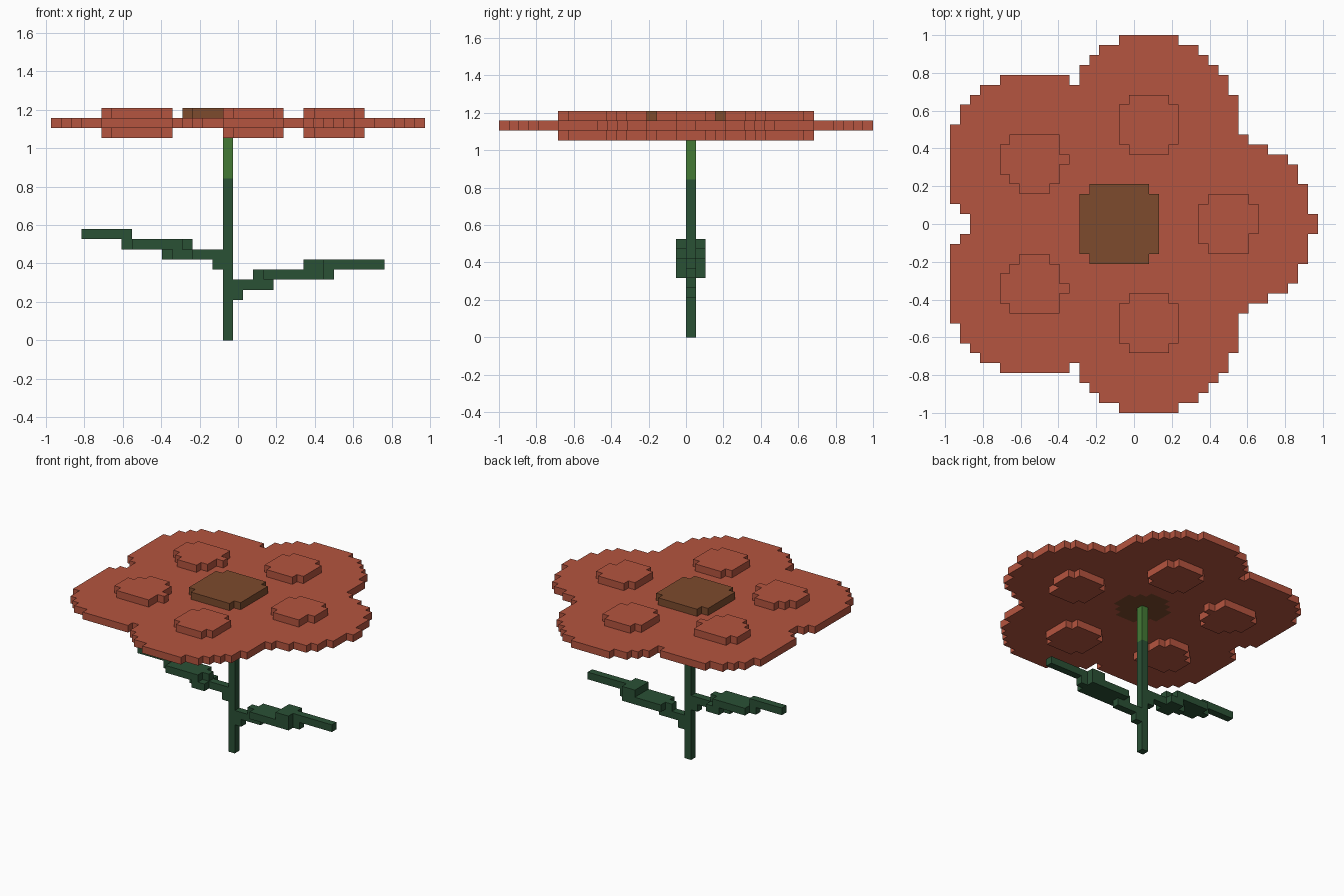
import bpy
import bmesh
import math
from mathutils import Vector

cube = bpy.data.objects.get("Cube")
if cube:
    bpy.data.objects.remove(cube, do_unlink=True)

V = 2 / 38                                # block size
ORIGIN = Vector((-37 / 2 * V, -1.0, 0))   # corner of the block grid


def material(name, rgb):
    m = bpy.data.materials.new(name)
    m.use_nodes = True
    m.diffuse_color = (*rgb, 1)
    bsdf = next(n for n in m.node_tree.nodes if n.type == 'BSDF_PRINCIPLED')
    bsdf.inputs["Base Color"].default_value = (*rgb, 1)
    return m


RED = material("petal red", (0.462, 0.089, 0.050))
BROWN = material("seed brown", (0.205, 0.070, 0.026))
LIGHT = material("light green", (0.056, 0.195, 0.036))
DARK = material("dark green", (0.023, 0.082, 0.036))


def box(x0, x1, y0, y1, z0, z1):
    """Set of grid cells filling a box."""
    return {(x, y, z) for x in range(x0, x1) for y in range(y0, y1)
            for z in range(z0, z1)}


def rows(spans, z0, z1):
    """Cells from (row, x start, x end) spans."""
    return set().union(*(box(a, b, y, y + 1, z0, z1) for y, a, b in spans))


def mirror(cells):
    """Mirror cells across y = 0."""
    return {(x, 37 - y, z) for x, y, z in cells}


def build(name, cells, mat):
    """Outer shell of a set of cells, with flat areas merged."""
    bm = bmesh.new()
    verts = {}

    def vert(p):
        if p not in verts:
            verts[p] = bm.verts.new(ORIGIN + Vector(p) * V)
        return verts[p]

    for c in sorted(cells):
        for axis in range(3):
            u, w = (axis + 1) % 3, (axis + 2) % 3
            for side in (0, 1):
                n = list(c)
                n[axis] += 2 * side - 1
                if tuple(n) in cells:
                    continue
                loop = []
                for du, dw in ((0, 0), (1, 0), (1, 1), (0, 1)):
                    p = list(c)
                    p[axis] += side
                    p[u] += du
                    p[w] += dw
                    loop.append(vert(tuple(p)))
                bm.faces.new(loop if side else loop[::-1])
    bmesh.ops.dissolve_limit(bm, angle_limit=math.radians(1),
                             verts=bm.verts, edges=bm.edges)
    me = bpy.data.meshes.new(name)
    bm.to_mesh(me)
    bm.free()
    me.materials.append(mat)
    ob = bpy.data.objects.new(name, me)
    bpy.context.collection.objects.link(ob)
    return ob


# Flower head: half outline as row spans, mirrored front to back
half = [(2, 37), (1, 36), (0, 36), (0, 36), (0, 35), (0, 35), (0, 34),
        (0, 32), (0, 30), (0, 29), (1, 29), (1, 29), (2, 29), (3, 28),
        (5, 12), (13, 27), (14, 26), (15, 25), (17, 23)]
spans = [(19 + k, a, b) for k, (a, b) in enumerate(half)] + [(33, 13, 28)]
head = rows(spans, 21, 22)
head |= mirror(head)
disc = {(x, y, 21) for x in range(14, 21) for y in range(16, 23)
        if (x - 17) ** 2 + (y - 19) ** 2 <= 10}
build("petals", head - disc, RED)
build("flower_centre_underside", disc, BROWN)

# Raised seed centre with notched corners
build("flower_centre", box(13, 21, 16, 22, 22, 23) | box(14, 20, 15, 23, 22, 23),
      BROWN)

# Studs standing out above and below each petal
side_stud = box(17, 23, 27, 31, 20, 23) | box(18, 22, 26, 32, 20, 23)
back_stud = rows([(22, 7, 10), (23, 6, 11), (24, 5, 11), (25, 5, 12),
                  (26, 5, 11), (27, 6, 11)], 20, 23)
end_stud = (box(25, 30, 17, 21, 20, 23) | box(26, 30, 16, 22, 20, 23)
            | box(30, 31, 18, 21, 20, 23))
for name, cells in (("rear_petal_stud", side_stud),
                    ("front_petal_stud", mirror(side_stud)),
                    ("rear_right_petal_stud", back_stud),
                    ("front_right_petal_stud", mirror(back_stud)),
                    ("left_petal_stud", end_stud)):
    build(name, cells, RED)

# Stem
build("lower_stem", box(17, 18, 19, 20, 0, 16), DARK)
build("upper_stem", box(17, 18, 19, 20, 16, 21), LIGHT)

# Leaves: (x start, x end, level) for the rib and for the wider blade
leaves = {
    "right_leaf": ([(16, 17, 7), (11, 17, 8), (7, 14, 9), (3, 8, 10)],
                   [(12, 14, 8), (8, 13, 9)]),
    "left_leaf": ([(18, 19, 4), (18, 22, 5), (20, 28, 6), (25, 33, 7)],
                  [(21, 27, 6), (25, 27, 7)]),
}
for name, (rib, blade) in leaves.items():
    cells = set()
    for a, b, z in rib:
        cells |= box(a, b, 19, 20, z, z + 1)
    for a, b, z in blade:
        cells |= box(a, b, 18, 21, z, z + 1)
    build(name, cells, DARK)
